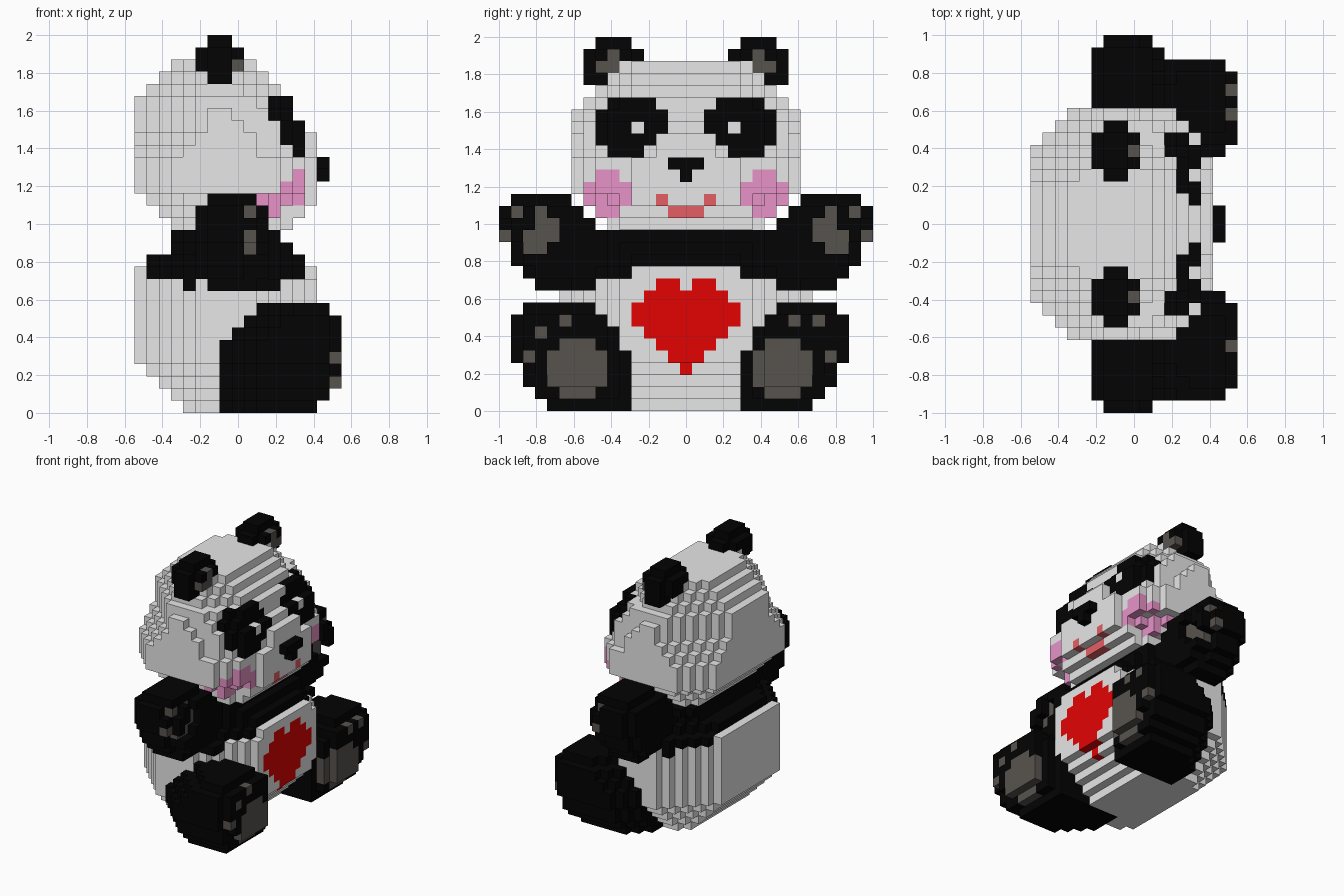
import bpy
import bmesh
from mathutils import Vector

cube = bpy.data.objects.get("Cube")
if cube:
    bpy.data.objects.remove(cube, do_unlink=True)

SIZE = 2 / 31        # edge of one block
MID = 15             # middle block column across the figure

COLOURS = {
    "white_fur": (0.8, 0.8, 0.8),
    "black_fur": (0.001, 0.001, 0.001),
    "warm_grey_pad": (0.097, 0.088, 0.078),
    "blush_pink": (0.82, 0.3, 0.59),
    "mouth_red": (0.77, 0.112, 0.13),
    "heart_red": (0.77, 0.001, 0.001),
}
NAMES = list(COLOURS)
WHITE, BLACK, GREY, PINK, MOUTH, HEART = range(len(NAMES))
CODES = {"w": WHITE, "b": BLACK, "g": GREY, "p": PINK, "m": MOUTH, "h": HEART}

materials = []
for name, rgb in COLOURS.items():
    mat = bpy.data.materials.new(name)
    mat.use_nodes = True
    mat.diffuse_color = (*rgb, 1)
    mat.node_tree.nodes["Principled BSDF"].inputs["Base Color"].default_value = (*rgb, 1)
    materials.append(mat)


def slab(part, k, back, front, half, cut_back, cut_front, colour, tip=0):
    """One block layer: a rectangle with stepped corners."""
    for j in range(MID - half, MID + half + 1):
        edge = half - abs(j - MID)
        start = back + max(0, cut_back - edge)
        end = front - max(0, cut_front - edge) - (tip if edge == 0 else 0)
        for i in range(start, max(start, end) + 1):
            part[i, j, k] = colour


def fill(part, irange, jrange, k, colour):
    for i in range(irange[0], irange[1] + 1):
        for j in range(jrange[0], jrange[1] + 1):
            part[i, j, k] = colour


def paint(part, top, left, rows, mirror=True):
    """Recolour the foremost blocks from rows of letters."""
    for r, row in enumerate(rows):
        for c, letter in enumerate(row):
            if letter not in CODES:
                continue
            columns = {left + c, 2 * MID - left - c} if mirror else {left + c}
            for j in columns:
                depth = [i for i, jj, kk in part if (jj, kk) == (j, top - r)]
                if depth:
                    part[max(depth), j, top - r] = CODES[letter]


def mirrored(part):
    return {(i, 2 * MID - j, k): c for (i, j, k), c in part.items()}


# Body with stepped base and painted heart
body = {}
for k in range(12):
    cut = max(0, 4 - k)
    corner_front = 6 if k == 11 else 5 - cut
    slab(body, k, cut, 14 - cut, 10 - cut, 5 - cut, corner_front, WHITE)
paint(body, 10, 11, ["..hh", ".hhhh", "hhhhh", "hhhhh", ".hhhh", "..hhh", "...hh", "....h"])

# Shoulder band, dipping over the sides of the body
shoulders = {}
slab(shoulders, 11, 1, 13, 10, 4, 5, BLACK)
shoulders = {p: c for p, c in shoulders.items() if abs(p[1] - MID) > 4}
for k, back, front, cut in ((12, 1, 13, 6), (13, 3, 12, 5), (14, 3, 11, 4)):
    slab(shoulders, k, back, front, 10, cut, cut, BLACK)

# Arm with raised paw, its pads set into a raised rim
arm = {}
for k, a, b in ((11, 2, 10), (12, 1, 10), (13, 1, 10), (14, 0, 10), (15, 0, 7), (16, 0, 6)):
    fill(arm, (5, 9), (a + 1, b), k, BLACK)
    fill(arm, (6, 9 if k in (14, 15) else 8), (a, a), k, BLACK)
fill(arm, (6, 9), (1, 5), 17, BLACK)
paint(arm, 16, 0, [".g.g", "...gg", "g.ggg", "..gg"], mirror=False)
rim = [p for p, c in arm.items() if p[0] == 9 and c == BLACK and p[1] > 0 and p[2] < 17]
for i, j, k in rim:
    arm[i + 1, j, k] = BLACK
fill(arm, (6, 9), (3, 5), 10, BLACK)
fill(arm, (4, 11), (6, 7), 10, BLACK)

# Legs pointing forward with sole and toe pads; the left one is a block narrower
LEG_ROWS = ((4, 10), (3, 10), (2, 10), (2, 10), (1, 10), (1, 9), (1, 9), (1, 8), (2, 7))


def make_leg(narrow, toes):
    leg = {}
    for k, (a, b) in enumerate(LEG_ROWS):
        for j in range(a + narrow, b + 1):
            e = j - a - narrow
            back = 7 + max(0, k - 5) + max(0, 3 - narrow - e)
            front = min(16 - (e == 0) - max(0, j - 8), 14 + k, 23 - k)
            if k == 2 and e < 2:
                front = 15
            fill(leg, (back, front), (j, j), k, BLACK)
    sole = toes + ["...ggg", "g.ggggg", "..ggggg", "..ggggg", "...ggg"]
    paint(leg, 7, 2 + narrow, sole, mirror=False)
    return leg


right_leg = make_leg(0, ["...g", ".g"])
left_leg = mirrored(make_leg(1, [".g.g", ""]))

# Head: back, front, half width, back cut, front cut, side taper for each layer upwards
head = {}
HEAD_ROWS = ((3, 12, 6, 1, 1, 0), (2, 11, 7, 2, 0, 0), (1, 13, 8, 3, 3, 0),
             (0, 13, 9, 3, 2, 0), (0, 13, 9, 3, 2, 0), (0, 13, 9, 3, 2, 0),
             (0, 13, 9, 4, 3, 1), (0, 13, 9, 5, 3, 1), (0, 13, 9, 6, 3, 2),
             (0, 12, 9, 6, 3, 2), (0, 12, 8, 5, 3, 0), (1, 11, 7, 4, 3, 0),
             (2, 10, 6, 3, 2, 0), (3, 9, 5, 2, 1, 0))
for n, (back, front, half, cut_back, cut_front, tip) in enumerate(HEAD_ROWS):
    slab(head, MID + n, back, front, half, cut_back, cut_front, WHITE, tip)
fill(head, (12, 13), (MID - 5, MID + 5), 16, WHITE)                  # chin
for k in range(17, 23):                                              # muzzle
    reach = 4 if k < 21 else 2
    fill(head, (14, 14), (MID - reach, MID + reach), k, WHITE)
paint(head, 25, 8, [".bbbb", "bbbbbb", "bbbwbb", "bbbbb", ".bbb"])   # eyes
paint(head, 19, 7, [".pp", "pppp", "pppp", ".pp"])                    # cheeks
paint(head, 17, 13, ["m", ".mm"])                                     # mouth

# Nose
nose = {}
fill(nose, (15, 15), (14, 16), 20, BLACK)
fill(nose, (15, 15), (15, 15), 19, BLACK)

# Ear with grey inner patch
ear = {}
for k, a, b in ((27, 7, 8), (28, 7, 9), (29, 7, 11), (30, 8, 10)):
    fill(ear, (6, 7), (a, b), k, BLACK)
fill(ear, (5, 8), (8, 9), 28, BLACK)
fill(ear, (5, 8), (8, 10), 29, BLACK)
paint(ear, 29, 8, [".g", "gg"], mirror=False)

parts = {
    "body": body, "shoulders": shoulders,
    "right_arm": arm, "left_arm": mirrored(arm),
    "right_leg": right_leg, "left_leg": left_leg,
    "head": head, "nose": nose,
    "right_ear": ear, "left_ear": mirrored(ear),
}

# Later parts take over blocks shared with earlier ones
owner = {}
for name, part in parts.items():
    for pos in part:
        owner[pos] = name

# Turn the outer block sides of each part into a mesh
for name, part in parts.items():
    bm = bmesh.new()
    corners = {}

    def corner(p):
        if p not in corners:
            corners[p] = bm.verts.new(Vector((p[0] - 8.5, p[1] - 15.5, p[2])) * SIZE)
        return corners[p]

    for pos, colour in part.items():
        if owner[pos] != name:
            continue
        for axis in range(3):
            u, v = (axis + 1) % 3, (axis + 2) % 3
            for side in (0, 1):
                beside = list(pos)
                beside[axis] += 2 * side - 1
                if tuple(beside) in owner:
                    continue
                loop = []
                for du, dv in ((0, 0), (1, 0), (1, 1), (0, 1)):
                    p = list(pos)
                    p[axis] += side
                    p[u] += du
                    p[v] += dv
                    loop.append(corner(tuple(p)))
                face = bm.faces.new(loop if side else loop[::-1])
                face.material_index = colour
    mesh = bpy.data.meshes.new(name)
    bm.to_mesh(mesh)
    bm.free()
    for mat in materials:
        mesh.materials.append(mat)
    bpy.context.collection.objects.link(bpy.data.objects.new(name, mesh))
